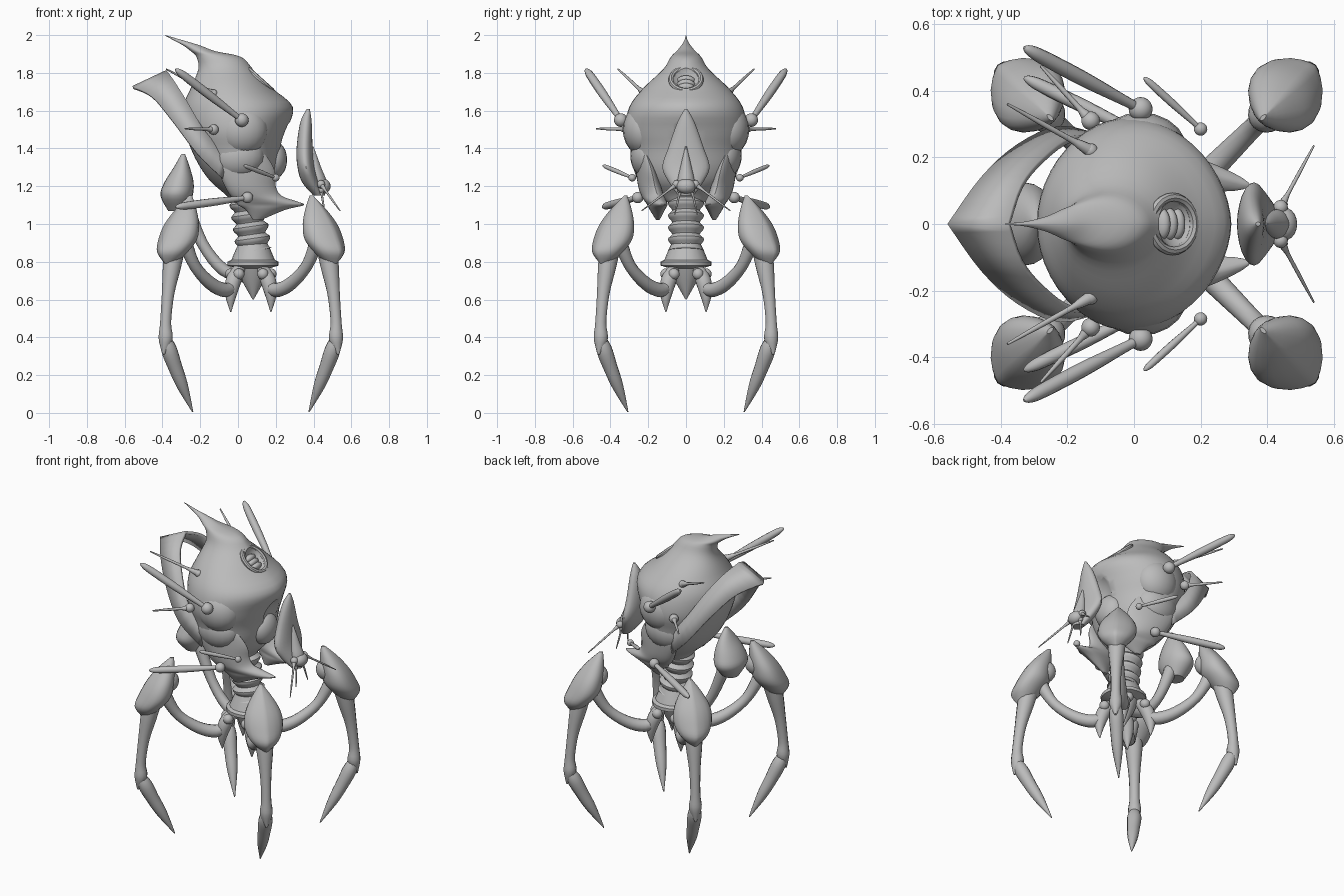
import bpy, bmesh, math
from mathutils import Vector, Matrix

if "Cube" in bpy.data.objects:
    bpy.data.objects.remove(bpy.data.objects["Cube"], do_unlink=True)

GREY = (0.5, 0.5, 0.5, 1)
shell = bpy.data.materials.new("shell grey")
shell.use_nodes = True
shell.diffuse_color = GREY
shell.node_tree.nodes["Principled BSDF"].inputs["Base Color"].default_value = GREY
parts = []


def finish(name, bm, matrix=None):
    bmesh.ops.recalc_face_normals(bm, faces=bm.faces)
    if matrix:
        bm.transform(matrix)
    mesh = bpy.data.meshes.new(name)
    bm.to_mesh(mesh)
    bm.free()
    mesh.materials.append(shell)
    ob = bpy.data.objects.new(name, mesh)
    bpy.context.collection.objects.link(ob)
    parts.append(ob)
    return ob


def refine(rows, n=4):
    """Catmull-Rom interpolation through rows of numbers."""
    out = []
    for i in range(len(rows) - 1):
        a, b, c, d = (rows[min(max(i + k, 0), len(rows) - 1)] for k in (-1, 0, 1, 2))
        for j in range(n):
            t = j / n
            out.append([0.5 * (2 * q + (r - p) * t + (2 * p - 5 * q + 4 * r - s) * t * t
                               + (3 * q - p - 3 * r + s) * t ** 3)
                        for p, q, r, s in zip(a, b, c, d)])
    return out + [list(rows[-1])]


def skin(name, rings, matrix=None):
    bm = bmesh.new()
    loops = [[bm.verts.new(p) for p in ring] for ring in rings]
    n = len(loops[0])
    for a, b in zip(loops, loops[1:]):
        for i in range(n):
            j = (i + 1) % n
            bm.faces.new((a[i], a[j], b[j], b[i]))
    bm.faces.new(loops[0])
    bm.faces.new(loops[-1])
    return finish(name, bm, matrix)


def loft(name, rows, sides=32, point=1.0, matrix=None):
    """Stack of sections: height, back, front, half width."""
    rings = []
    for z, x0, x1, w in refine(rows):
        w = max(w, 0.002)
        ring = []
        for i in range(sides):
            t = 2 * math.pi * i / sides
            s, c = math.sin(t), math.cos(t)
            y = math.copysign(abs(s) ** (point if c > 0 else 1), s) * w
            ring.append(((x0 + x1) / 2 + c * (x1 - x0) / 2, y, z))
        rings.append(ring)
    return skin(name, rings, matrix)


def tube(name, rows, sides=12, n=4, matrix=None):
    """Round sweep: x, y, z, radius."""
    rows = refine(rows, n) if n > 1 else rows
    pts = [Vector(r[:3]) for r in rows]
    rings, heading, q = [], Vector((0, 0, 1)), Matrix.Identity(3).to_quaternion()
    for i, p in enumerate(pts):
        d = (pts[min(i + 1, len(pts) - 1)] - pts[max(i - 1, 0)]).normalized()
        q = heading.rotation_difference(d) @ q
        heading = d
        r = max(rows[i][3], 0.002)
        rings.append([p + q @ Vector((r * math.cos(a), r * math.sin(a), 0))
                      for a in (2 * math.pi * k / sides for k in range(sides))])
    return skin(name, rings, matrix)


def ball(name, pos, size, matrix=None):
    bm = bmesh.new()
    bmesh.ops.create_uvsphere(bm, u_segments=20, v_segments=12, radius=1)
    size = size if isinstance(size, tuple) else (size,) * 3
    bm.transform(Matrix.Translation(pos) @ Matrix.Diagonal((*size, 1)))
    return finish(name, bm, matrix)


def carve(ob, pos, size):
    cutter = ball("cutter", pos, size)
    cutter.hide_render = True
    mod = ob.modifiers.new("carve", "BOOLEAN")
    mod.operation, mod.object, mod.solver = "DIFFERENCE", cutter, "EXACT"
    bpy.context.view_layer.objects.active = ob
    bpy.ops.object.modifier_apply(modifier=mod.name)
    parts.remove(cutter)
    bpy.data.objects.remove(cutter, do_unlink=True)


# Domed carapace swept up into a crown horn, with a hollow face and a crown socket
body = loft("carapace", [
    (1.997, -.387, -.375, .003), (1.975, -.345, -.3, .007), (1.945, -.29, -.2, .025),
    (1.915, -.25, -.12, .05), (1.885, -.22, .015, .08), (1.82, -.21, .08, .12),
    (1.72, -.25, .18, .225), (1.62, -.29, .29, .3), (1.5, -.28, .26, .32),
    (1.4, -.25, .23, .295), (1.3, -.2, .21, .275), (1.22, -.14, .18, .22),
    (1.15, -.06, .12, .14), (1.1, -.02, .1, .08)], 48, 1.15)
carve(body, (.37, 0, 1.4), (.16, .17, .18))
carve(body, (.16, 0, 1.8), .09)

# Socket rim and its stacked lens
tilt = Matrix.Translation((.115, 0, 1.765)) @ Matrix.Rotation(math.radians(42), 4, "Y")
tube("socket_rim", [(.088 * math.cos(a), .08 * math.sin(a), 0, .014)
                    for a in (math.pi * k / 12 for k in range(25))], 8, 1, tilt)
for k in range(3):
    ball(f"socket_lens_{k}", (.03 * k - .02, 0, -.03), (.024, .05, .035), tilt)
ball("inner_face", (.19, 0, 1.34), (.07, .1, .1))

# Back visor, a broad curved band
bm = bmesh.new()
outer = [(-.56, 0, 1.73), (-.46, .14, 1.68), (-.35, .24, 1.55), (-.22, .295, 1.38), (-.08, .26, 1.24)]
inner = [(-.38, 0, 1.815), (-.34, .12, 1.76), (-.27, .205, 1.65), (-.18, .265, 1.5), (-.06, .26, 1.36)]
for s in (1, -1):
    a, b = ([bm.verts.new((x, s * y, z)) for x, y, z in refine(c)] for c in (outer, inner))
    for i in range(len(a) - 1):
        bm.faces.new((a[i], a[i + 1], b[i + 1], b[i]))
bmesh.ops.remove_doubles(bm, verts=bm.verts, dist=.0005)
visor = finish("back_visor", bm)
visor.modifiers.new("thickness", "SOLIDIFY").thickness = .018

# Paired swellings, jaws, clubs, spines and feelers
CLUB = ((0, .6), (.15, .7), (.5, 1), (.85, .95), (.96, .65), (1, .2))
SPINE = ((0, 1), (.12, .75), (.25, .45), (.6, .4), (1, .2))
spikes = {
    "shoulder_club": ((.02, .345, 1.55), (-.33, .53, 1.82), .036, .023, CLUB),
    "flank_spine": ((-.13, .31, 1.5), (-.28, .475, 1.505), .028, .02, SPINE),
    "upper_spine": ((-.13, .22, 1.69), (-.38, .36, 1.82), .022, .02, SPINE),
    "lower_club": ((.05, .255, 1.14), (-.33, .44, 1.09), .03, .021, CLUB),
    "cheek_spine": ((.2, .285, 1.245), (.03, .44, 1.31), .02, .012, CLUB),
    "feeler": ((.44, .05, 1.21), (.54, .235, 1.07), .022, .014, SPINE),
    "mouth_spine": ((.44, .03, 1.18), (.46, .06, 1.05), .018, .013, SPINE)}
for s, tag in ((1, "back"), (-1, "front")):
    ball(f"flank_swelling_{tag}", (.02, s * .22, 1.5), (.14, .115, .14))
    ball(f"hip_swelling_{tag}", (.0, s * .2, 1.36), (.14, .095, .12))
    # jaw plate leans inward toward its beak and its bottom edge
    lean = Matrix(((1, 0, 0, 0), (-s * .2, 1, s * .2, s * -.035), (0, 0, 1, 0), (0, 0, 0, 1)))
    loft(f"jaw_{tag}", [(1.42, -.03, .08, .005), (1.36, -.09, .15, .03), (1.28, -.1, .195, .045),
                        (1.2, -.07, .2, .055), (1.15, -.04, .23, .055), (1.12, -.01, .31, .05),
                        (1.1, .0, .35, .042), (1.075, .04, .25, .035), (1.02, .08, .12, .008)],
         24, 1.4, lean)
    for name, (p, q, r, w, profile) in spikes.items():
        p, q = (Vector((v[0], s * v[1], v[2])) for v in (p, q))
        ball(f"{name}_joint_{tag}", p, r)
        tube(f"{name}_{tag}", [(*p.lerp(q, t), w * k) for t, k in profile], 10)

# Masked head held out in front
loft("head_mask", [(1.61, .365, .38, .006), (1.54, .33, .39, .045), (1.4, .31, .395, .095),
                   (1.3, .315, .405, .125), (1.22, .34, .43, .09), (1.15, .4, .45, .04)], 24, 1.1)
loft("head_ridge", [(1.41, .385, .4, .004), (1.3, .38, .44, .03), (1.22, .39, .47, .045),
                    (1.15, .41, .46, .03)], 16, 1.3)
ball("snout", (.45, 0, 1.2), (.04, .05, .04))

# Rear pod on its curved arm
loft("rear_pod", [(1.37, -.3, -.28, .01), (1.3, -.34, -.255, .07), (1.22, -.39, -.235, .11),
                  (1.15, -.41, -.24, .12), (1.07, -.37, -.27, .05)], 24)
tube("rear_arm", [(.03, 0, .72, .03), (-.08, 0, .76, .033), (-.19, 0, .9, .03), (-.29, 0, 1.14, .04)])

# Ribbed neck and pointed pelvis
ribs = []
for i in range(19):
    t = i / 18
    ribs.append((.03 + .055 * t, 0, 1.24 - .38 * t, (.095, .088, .072)[i % 3]))
tube("ribbed_neck", ribs, 24, 2)
tube("pelvis", [(.08, 0, .9, .075), (.08, 0, .87, .09), (.08, 0, .81, .115), (.08, 0, .8, .135),
                (.08, 0, .78, .135), (.08, 0, .765, .085), (.08, 0, .7, .06), (.08, 0, .6, .003)], 20, 1)

# Four matching legs, modelled along +x and turned about the pelvis
for k, corner in enumerate(("back_left", "back_right", "front_right", "front_left")):
    m = Matrix.Translation((.068, 0, 0)) @ Matrix.Rotation(math.radians(45 + 90 * k), 4, "Z")
    for s in (1, -1):
        ball(f"hip_ball_{corner}_{s}", (.12, s * .03, .735), .03, m)
    tube(f"hip_spur_{corner}", [(.08, 0, .77, .03), (.13, 0, .7, .042), (.15, 0, .62, .03),
                                (.15, 0, .535, .003)], matrix=m)
    tube(f"thigh_{corner}", [(.12, 0, .68, .028), (.19, 0, .65, .038), (.3, 0, .685, .035),
                             (.42, 0, .78, .031), (.5, 0, .92, .04)], matrix=m)
    loft(f"knee_shield_{corner}", [
        (1.15, .44, .465, .006), (1.08, .435, .54, .06), (1.0, .44, .605, .105),
        (.92, .455, .65, .115), (.85, .51, .675, .085), (.79, .57, .64, .025)], 20, 1.6, m)
    ball(f"knee_joint_{corner}", (.48, 0, 1.0), (.07, .06, .07), m)
    tube(f"shin_{corner}", [(.56, 0, .92, .06), (.59, 0, .78, .05), (.62, 0, .63, .034),
                            (.638, 0, .48, .03), (.638, 0, .39, .038), (.655, 0, .31, .006)], matrix=m)
    tube(f"claw_{corner}", [(.645, 0, .41, .02), (.615, 0, .34, .042), (.565, 0, .24, .038),
                            (.51, 0, .14, .03), (.435, 0, .005, .003)], matrix=m)

# Smooth shading with crisp edges
for ob in bpy.context.selected_objects:
    ob.select_set(False)
for ob in parts:
    ob.select_set(True)
bpy.context.view_layer.objects.active = parts[0]
bpy.ops.object.shade_smooth_by_angle(angle=math.radians(40))
